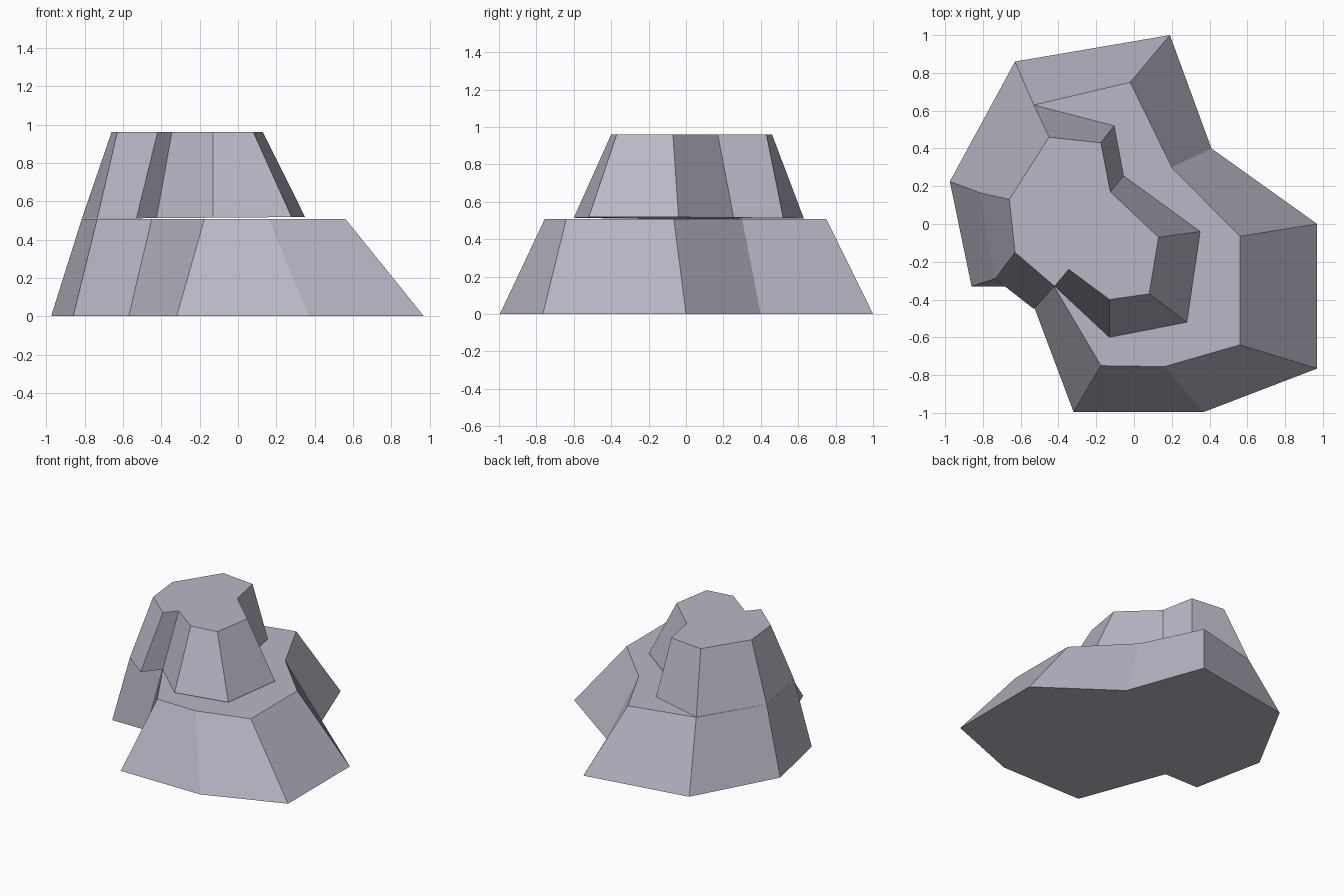
import bpy, bmesh

stone = bpy.data.materials.new("pale grey stone")
stone.diffuse_color = (0.48, 0.48, 0.57, 1)


def tier(name, bottom, top, z_bottom, z_top):
    """Closed tapered rock tier between two matching outlines."""
    bm = bmesh.new()
    lo = [bm.verts.new((x, y, z_bottom(x))) for x, y in bottom]
    hi = [bm.verts.new((x, y, z_top)) for x, y in top]
    n = len(lo)
    bm.faces.new(lo)
    bm.faces.new(hi)
    for i in range(n):
        j = (i + 1) % n
        bm.faces.new((lo[i], lo[j], hi[j], hi[i]))
    bmesh.ops.recalc_face_normals(bm, faces=bm.faces)
    mesh = bpy.data.meshes.new(name)
    bm.to_mesh(mesh)
    bm.free()
    mesh.materials.append(stone)
    obj = bpy.data.objects.new(name, mesh)
    bpy.context.collection.objects.link(obj)


# Wide lower ledge
tier("lower_rock",
     [(-0.975, 0.225), (-0.86, -0.33), (-0.57, -0.33), (-0.32, -0.995), (0.37, -0.995),
      (0.97, -0.765), (0.97, 0.0), (0.41, 0.40), (0.19, 1.0), (-0.63, 0.86)],
     [(-0.815, 0.165), (-0.735, -0.29), (-0.45, -0.285), (-0.175, -0.75), (0.16, -0.755),
      (0.56, -0.64), (0.56, -0.065), (0.20, 0.30), (-0.02, 0.75), (-0.53, 0.63)],
     lambda x: 0.0, 0.508)

# Upper peak, its underside rising very slightly to the right
tier("upper_rock",
     [(-0.815, 0.165), (-0.735, -0.29), (-0.53, -0.45), (-0.425, -0.325), (-0.13, -0.60),
      (0.28, -0.52), (0.35, -0.04), (-0.055, 0.255), (-0.105, 0.52), (-0.53, 0.63)],
     [(-0.66, 0.13), (-0.63, -0.15), (-0.42, -0.33), (-0.345, -0.24), (-0.13, -0.40),
      (0.08, -0.37), (0.13, -0.07), (-0.125, 0.17), (-0.175, 0.43), (-0.45, 0.46)],
     lambda x: 0.515 + 0.008 * x, 0.96)
